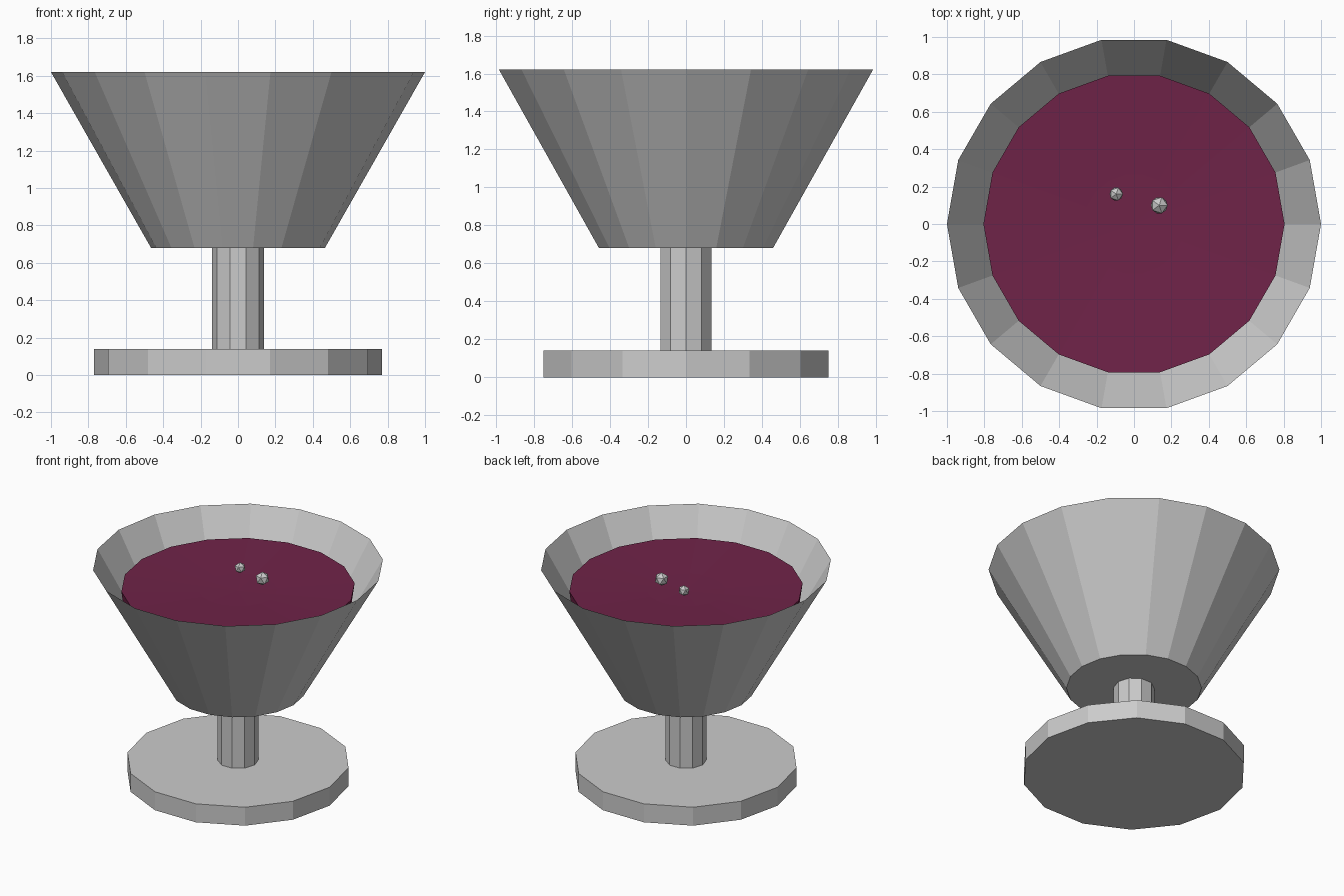
import bpy, bmesh
from math import cos, sin, tau

if "Cube" in bpy.data.objects:
    bpy.data.objects.remove(bpy.data.objects["Cube"])


def lathe(name, profile, sides, cap_bottom=True, cap_top=True):
    """Flat-shaded surface of revolution from (radius, z) points, bottom to top."""
    bm = bmesh.new()
    rings = []
    for r, z in profile:
        if r == 0:
            rings.append([bm.verts.new((0, 0, z))])
        else:
            rings.append([bm.verts.new((r * cos(tau * i / sides), r * sin(tau * i / sides), z))
                          for i in range(sides)])
    for a, b in zip(rings, rings[1:]):
        for i in range(sides):
            j = (i + 1) % sides
            if len(b) == 1:
                bm.faces.new((a[i], a[j], b[0]))
            else:
                bm.faces.new((a[i], a[j], b[j], b[i]))
    if cap_bottom:
        bm.faces.new(rings[0][::-1])
    if cap_top and len(rings[-1]) > 1:
        bm.faces.new(rings[-1])
    mesh = bpy.data.meshes.new(name)
    bm.to_mesh(mesh)
    bm.free()
    obj = bpy.data.objects.new(name, mesh)
    bpy.context.collection.objects.link(obj)
    return obj


# Foot, stem and open thin-walled bowl
lathe("foot", [(0.77, 0), (0.77, 0.14)], 14)
lathe("stem", [(0.14, 0.14), (0.14, 0.68)], 10)
lathe("bowl", [(0.465, 0.68), (1.0, 1.62)], 18, cap_top=False)

# Liquid with a slightly dished surface
liquid = lathe("liquid", [(0.78, 1.27), (0.805, 1.45), (0.537, 1.44), (0.268, 1.43), (0, 1.425)], 18)
wine = bpy.data.materials.new("wine_red")
wine.diffuse_color = (0.16, 0.017, 0.065, 1)
wine.use_nodes = True
wine.node_tree.nodes["Principled BSDF"].inputs["Base Color"].default_value = wine.diffuse_color
liquid.data.materials.append(wine)

# Floating bubbles
for name, loc, r in (("large_bubble", (0.135, 0.10, 1.515), 0.05),
                     ("small_bubble", (-0.095, 0.16, 1.512), 0.04)):
    bpy.ops.mesh.primitive_ico_sphere_add(subdivisions=1, radius=r, location=loc)
    bpy.context.object.name = name
